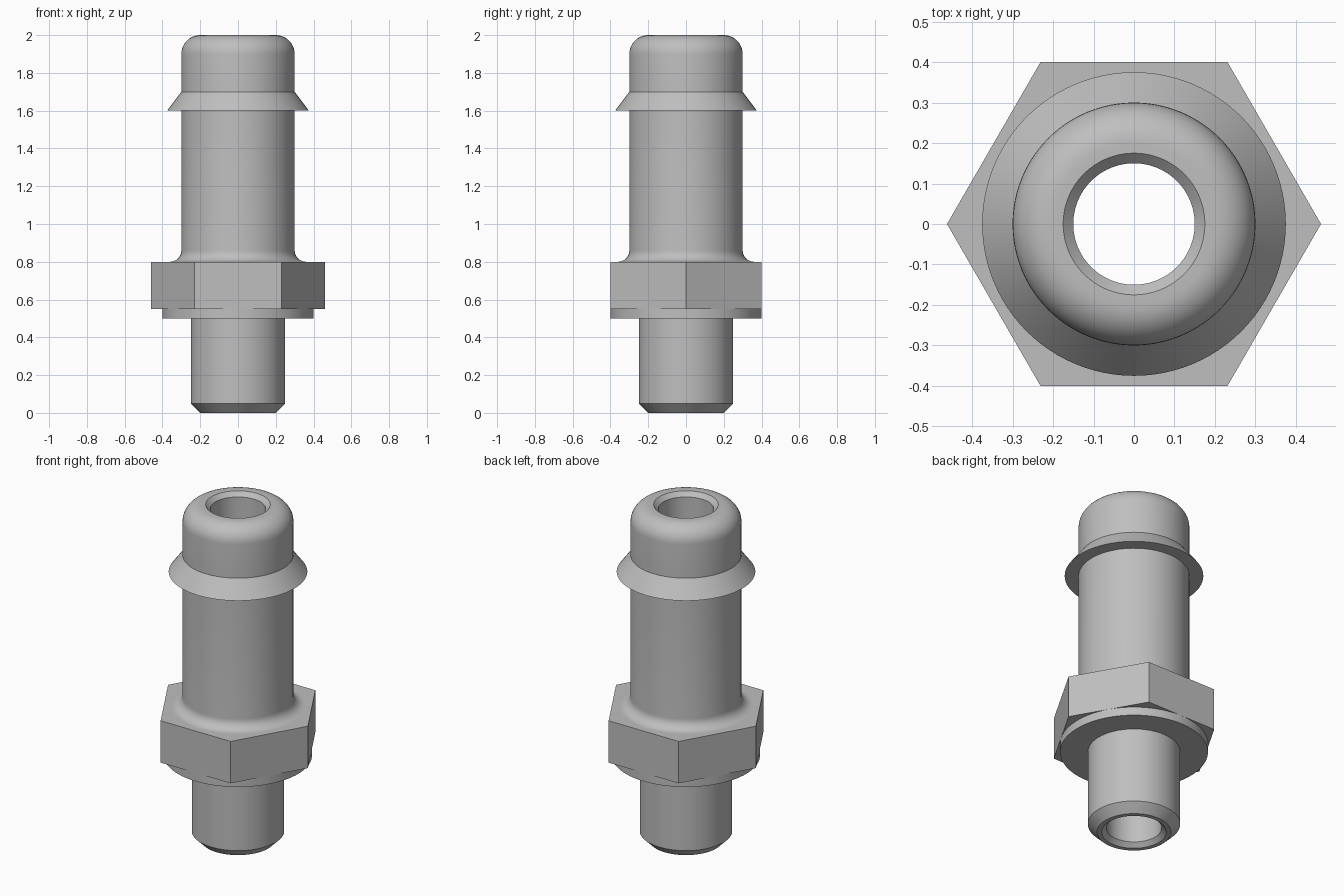
import bpy
import bmesh
import math

# Remove the default cube
cube = bpy.data.objects.get("Cube")
if cube:
    bpy.data.objects.remove(cube, do_unlink=True)

# Plain grey metal
metal = bpy.data.materials.new("grey_metal")
metal.use_nodes = True
grey = (0.52, 0.52, 0.52, 1)
metal.diffuse_color = grey
metal.node_tree.nodes["Principled BSDF"].inputs["Base Color"].default_value = grey


def arc(cx, cz, radius, start, end, steps=10):
    """Points of a rounded corner in the (radius, height) plane."""
    angles = [math.radians(start + (end - start) * i / steps) for i in range(steps + 1)]
    return [(cx + radius * math.cos(a), cz + radius * math.sin(a)) for a in angles]


def lathe(name, profile, sides):
    """Turn a closed profile of (radius, height) points around the z axis."""
    bm = bmesh.new()
    rings = []
    for k in range(sides):
        a = 2 * math.pi * k / sides
        rings.append([bm.verts.new((r * math.cos(a), r * math.sin(a), z)) for r, z in profile])
    for k in range(sides):
        here, there = rings[k], rings[(k + 1) % sides]
        for i in range(len(profile)):
            j = (i + 1) % len(profile)
            bm.faces.new((here[i], there[i], there[j], here[j]))
    bmesh.ops.recalc_face_normals(bm, faces=bm.faces)
    mesh = bpy.data.meshes.new(name)
    bm.to_mesh(mesh)
    bm.free()
    mesh.materials.append(metal)
    obj = bpy.data.objects.new(name, mesh)
    bpy.context.collection.objects.link(obj)
    bpy.ops.object.select_all(action="DESELECT")
    obj.select_set(True)
    bpy.context.view_layer.objects.active = obj
    bpy.ops.object.shade_smooth_by_angle(angle=math.radians(30))
    return obj


bore, bore_mouth = 0.15, 0.175
tube, fillet = 0.3, 0.06
hex_low, hex_top = 0.55, 0.8
chamfer = bore_mouth - bore

# Spigot end with chamfered tip, then the round shoulder under the hexagon
profile = [(bore, chamfer), (bore_mouth, 0), (0.2, 0), (0.25, 0.05),
           (0.25, 0.5), (0.4, 0.5), (0.4, hex_low), (tube + fillet, hex_low)]
# Fillet from the hexagon into the hose tail
profile += arc(tube + fillet, hex_top + fillet, fillet, 270, 180)
# Barb
profile += [(tube, 1.6), (0.375, 1.6), (tube, 1.7)]
# Rounded nose and chamfered mouth of the bore
profile += arc(0.2, 1.9, 0.1, 0, 90)
profile += [(bore_mouth, 2), (bore, 2 - chamfer)]
lathe("fitting_body", profile, 96)

# Hexagonal collar, open in the middle where the body passes through
outer = 0.4 / math.cos(math.pi / 6)
inner = tube + fillet - 0.01
lathe("hex_collar", [(inner, hex_low), (outer, hex_low), (outer, hex_top), (inner, hex_top)], 6)
